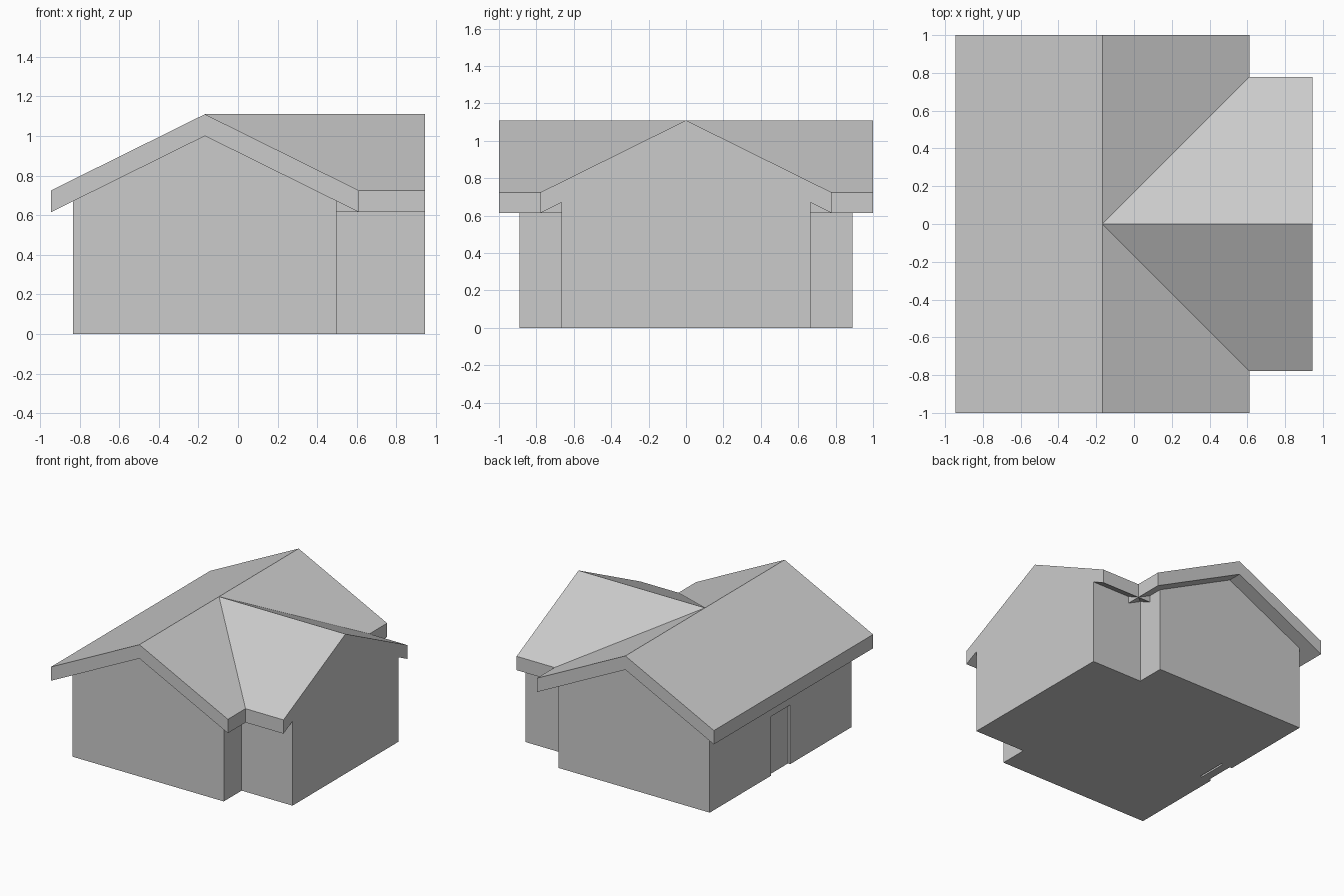
import bpy, bmesh

if "Cube" in bpy.data.objects:
    bpy.data.objects.remove(bpy.data.objects["Cube"])

RIDGE_X, RIDGE_Z, SLOPE, THICK = -0.167, 1.11, 0.495, 0.11
ROOF_HALF, WALL_HALF = 0.778, 0.665


def roof_z(d):
    return RIDGE_Z - SLOPE * d


def prism(name, half_profile, place, start, end):
    """Mirror a half profile (d, z) and extrude it from start to end."""
    pts = half_profile + [(-d, z) for d, z in reversed(half_profile) if d > 0]
    bm = bmesh.new()
    face = bm.faces.new([bm.verts.new(place(d, start, z)) for d, z in pts])
    ext = bmesh.ops.extrude_face_region(bm, geom=[face])
    moved = [v for v in ext["geom"] if isinstance(v, bmesh.types.BMVert)]
    a, b = place(0, start, 0), place(0, end, 0)
    bmesh.ops.translate(bm, verts=moved, vec=[q - p for p, q in zip(a, b)])
    bmesh.ops.recalc_face_normals(bm, faces=bm.faces)
    mesh = bpy.data.meshes.new(name)
    bm.to_mesh(mesh)
    bm.free()
    obj = bpy.data.objects.new(name, mesh)
    bpy.context.collection.objects.link(obj)
    return obj


def box(name, x0, x1, half_y, z0, z1):
    return prism(name, [(half_y, z0), (half_y, z1)],
                 lambda d, t, z: (t, d, z), x0, x1)


def combine(target, other, operation):
    mod = target.modifiers.new(other.name, "BOOLEAN")
    mod.operation, mod.solver, mod.object = operation, "EXACT", other
    bpy.context.view_layer.objects.active = target
    bpy.ops.object.modifier_apply(modifier=mod.name)
    bpy.data.objects.remove(other)


along_y = lambda d, t, z: (RIDGE_X + d, t, z)
along_x = lambda d, t, z: (t, d, z)
eave = roof_z(ROOF_HALF)

# Main walls, rising a little into the roof thickness
house = prism("house", [(0, RIDGE_Z - 0.05), (WALL_HALF, roof_z(WALL_HALF) - 0.05),
                        (WALL_HALF, 0)], along_y, -0.89, 0.89)

# Main gable roof with overhang
main_roof = prism("main_roof", [(0, RIDGE_Z), (ROOF_HALF, eave),
                                (ROOF_HALF, eave - THICK), (0, RIDGE_Z - THICK)],
                  along_y, -1, 1)

# Side wing: walls and eaves share a flush gable end
wing = prism("wing", [(0, RIDGE_Z), (ROOF_HALF, eave), (ROOF_HALF, eave - THICK),
                      (WALL_HALF, roof_z(WALL_HALF) - THICK), (WALL_HALF, 0)],
             along_x, RIDGE_X, 0.945)

combine(house, main_roof, "UNION")
combine(house, wing, "UNION")

# Doorway recess and the door panel set inside it
wall_x = RIDGE_X - WALL_HALF
combine(house, box("doorway", wall_x - 0.05, wall_x + 0.1, 0.12, -0.05, 0.47), "DIFFERENCE")
box("door", wall_x + 0.02, wall_x + 0.085, 0.12, 0, 0.47)
